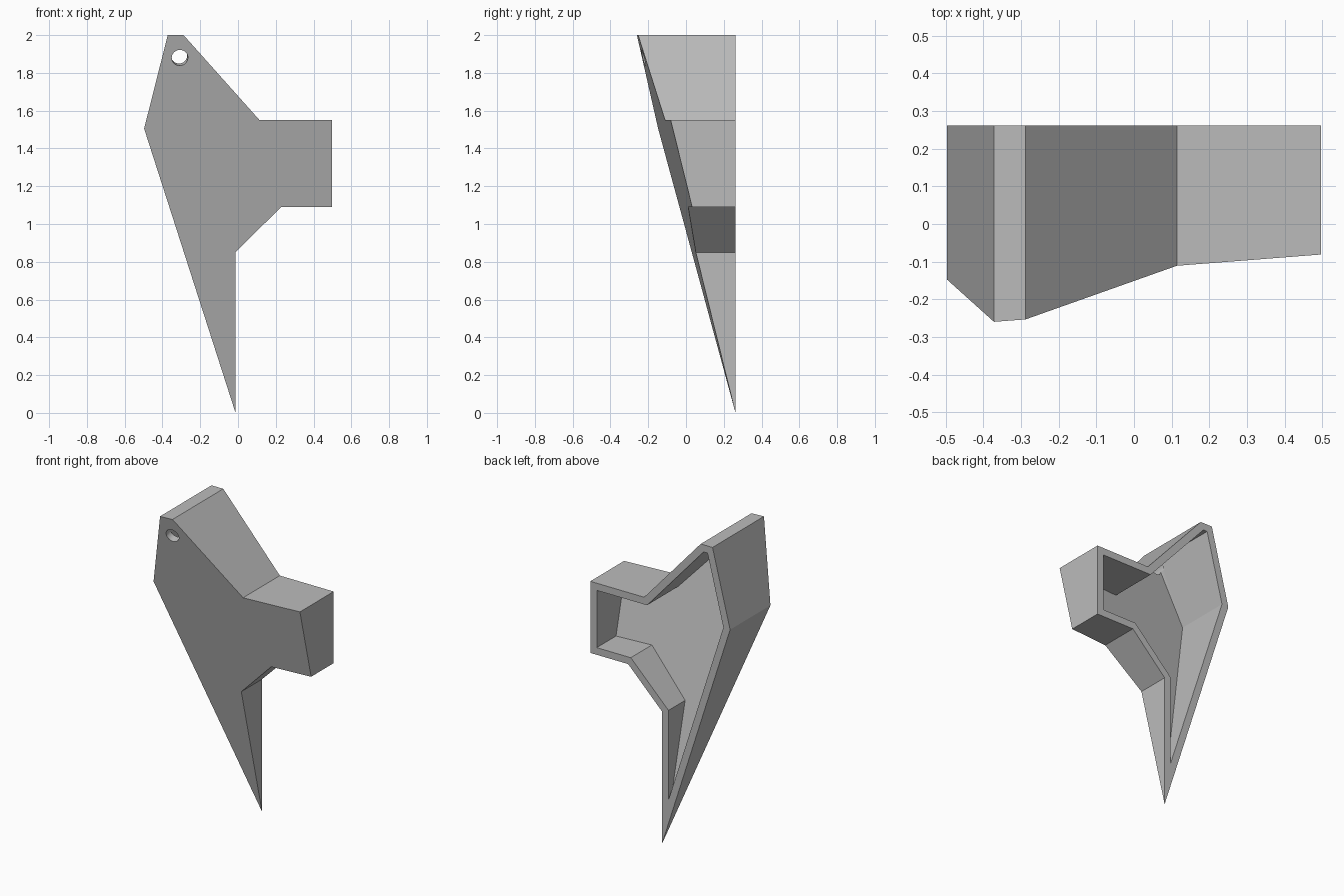
import bpy, bmesh
from mathutils import Vector

cube = bpy.data.objects.get("Cube")
if cube:
    bpy.data.objects.remove(cube, do_unlink=True)

BACK, WALL = 0.262, 0.046

grey = bpy.data.materials.new("mid grey")
grey.use_nodes = True
colour = (0.5, 0.5, 0.5, 1)
grey.diffuse_color = colour
grey.node_tree.nodes["Principled BSDF"].inputs["Base Color"].default_value = colour

# Outline in x, z, clockwise from the left shoulder
outline = [Vector(p) for p in (
    (-0.497, 1.505), (-0.372, 2), (-0.288, 2), (0.114, 1.55), (0.497, 1.55),
    (0.497, 1.09), (0.228, 1.09), (-0.013, 0.85), (-0.013, 0))]


def front_y(p):
    """Depth of the sloping front plane."""
    return BACK + 0.078 * (p.x + 0.013) - 0.247 * p.y


def inset(points, t):
    """Mitred inward offset of a clockwise outline."""
    result = []
    for i, p in enumerate(points):
        a = (p - points[i - 1]).normalized()
        b = (points[(i + 1) % len(points)] - p).normalized()
        na, nb = Vector((a.y, -a.x)), Vector((b.y, -b.x))
        result.append(p + (na + nb) * t / (1 + na.dot(nb)))
    return result


# Hollow shell: front plate, outer walls, back rim, inner walls and floor
bm = bmesh.new()
inner = inset(outline, WALL)
rings = [
    [bm.verts.new((p.x, front_y(p), p.y)) for p in outline],
    [bm.verts.new((p.x, BACK, p.y)) for p in outline],
    [bm.verts.new((p.x, BACK, p.y)) for p in inner],
    [bm.verts.new((p.x, front_y(p) + 0.049, p.y)) for p in inner]]
bm.faces.new(rings[0])
bm.faces.new(rings[3])
n = len(outline)
for r, s in zip(rings, rings[1:]):
    for i in range(n):
        j = (i + 1) % n
        bm.faces.new((r[i], r[j], s[j], s[i]))
bmesh.ops.remove_doubles(bm, verts=bm.verts, dist=0.0005)
bmesh.ops.recalc_face_normals(bm, faces=bm.faces)
mesh = bpy.data.meshes.new("hollow_bracket")
bm.to_mesh(mesh)
bm.free()
mesh.materials.append(grey)
bracket = bpy.data.objects.new("hollow_bracket", mesh)
bpy.context.collection.objects.link(bracket)

# Mounting hole, square to the front plate
centre = Vector((-0.308, 1.88))
normal = Vector((0.078, -1, -0.247))
bpy.ops.mesh.primitive_cylinder_add(
    vertices=32, radius=0.043, depth=0.16,
    location=(centre.x, front_y(centre), centre.y),
    rotation=normal.to_track_quat('Z', 'Y').to_euler())
cutter = bpy.context.object
cutter.name = "hole_cutter"
cutter.data.materials.append(grey)
cutter.hide_render = True
cutter.display_type = 'WIRE'
cut = bracket.modifiers.new("mounting_hole", 'BOOLEAN')
cut.operation = 'DIFFERENCE'
cut.solver = 'EXACT'
cut.object = cutter

# Bake the cut and drop the helper
bpy.ops.object.select_all(action='DESELECT')
bracket.select_set(True)
bpy.context.view_layer.objects.active = bracket
bpy.ops.object.modifier_apply(modifier=cut.name)
bpy.data.objects.remove(cutter, do_unlink=True)
bpy.ops.object.shade_smooth_by_angle(angle=0.4)
